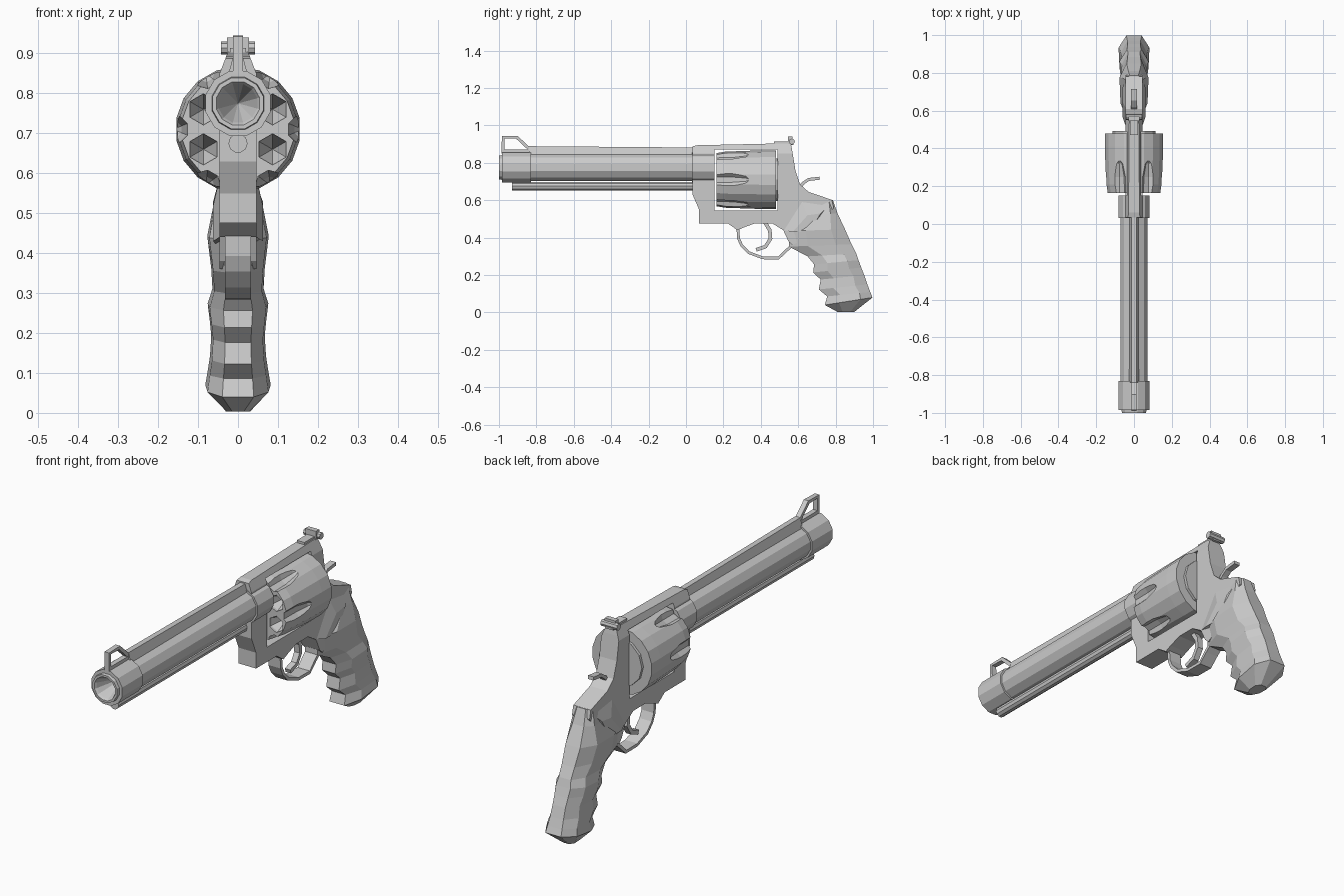
import bpy, bmesh, math

steel = bpy.data.materials.new("grey_steel")
steel.diffuse_color = (0.6, 0.6, 0.6, 1)


def finish(name, bm):
    bmesh.ops.recalc_face_normals(bm, faces=bm.faces[:])
    me = bpy.data.meshes.new(name)
    bm.to_mesh(me)
    bm.free()
    me.materials.append(steel)
    ob = bpy.data.objects.new(name, me)
    bpy.context.collection.objects.link(ob)
    return ob


def skin(name, rings, cap=True, loop=True):
    """Join rings of points; a ring of one point becomes a tip."""
    bm = bmesh.new()
    vr = [[bm.verts.new(p) for p in r] for r in rings]
    for a, b in zip(vr, vr[1:]):
        n = max(len(a), len(b))
        for i in range(n):
            j = (i + 1) % n
            if len(a) == 1:
                bm.faces.new((a[0], b[i], b[j]))
            elif len(b) == 1:
                bm.faces.new((a[i], a[j], b[0]))
            else:
                bm.faces.new((a[i], a[j], b[j], b[i]))
    for r in (vr[0], vr[-1]):
        if cap and len(r) > 2:
            bm.faces.new(r)
    return finish(name, bm)


def lathe(name, profile, sides, cx, cz, phase=0.0):
    """Turn (radius, y) points about an axis parallel to y."""
    rings = []
    for r, y in profile:
        if r == 0:
            rings.append([(cx, y, cz)])
        else:
            angs = [phase + 2 * math.pi * i / sides for i in range(sides)]
            rings.append([(cx + r * math.cos(a), y, cz + r * math.sin(a)) for a in angs])
    return skin(name, rings)


def plate(name, pts, half):
    """Extrude a (y, z) outline across x."""
    return skin(name, [[(x, y, z) for y, z in pts] for x in (-half, half)])


def along(name, section, y0, y1, rise=0.0):
    """Extrude an (x, z) section along y."""
    return skin(name, [[(x, y0, z + rise) for x, z in section],
                       [(x, y1, z) for x, z in section]])


def band(name, path, thick, half):
    """Flat strip following a (y, z) path."""
    rings = []
    for i, (y, z) in enumerate(path):
        a, b = path[max(i - 1, 0)], path[min(i + 1, len(path) - 1)]
        dy, dz = b[0] - a[0], b[1] - a[1]
        k = thick / 2 / math.hypot(dy, dz)
        ny, nz = -dz * k, dy * k
        rings.append([(-half, y + ny, z + nz), (half, y + ny, z + nz),
                      (half, y - ny, z - nz), (-half, y - ny, z - nz)])
    return skin(name, rings)


def box(name, half, y0, y1, z0, z1):
    return plate(name, [(y0, z0), (y1, z0), (y1, z1), (y0, z1)], half)


def boolean(ob, tool, op):
    m = ob.modifiers.new("cut", 'BOOLEAN')
    m.operation, m.solver, m.object = op, 'EXACT', tool
    bpy.context.view_layer.update()
    bpy.context.view_layer.objects.active = ob
    bpy.ops.object.modifier_apply(modifier=m.name)
    bpy.data.objects.remove(tool)


# Barrel with muzzle sleeve and conical bore
P12 = math.pi / 12
lathe("barrel", [(0, -0.86), (0.05, -0.99), (0.056, -1.0), (0.066, -1.0), (0.068, -0.985),
                 (0.084, -0.985), (0.084, -0.83), (0.075, -0.83), (0.075, 0.04), (0, 0.04)],
      12, 0, 0.775, P12)
along("barrel_rib", [(-0.03, 0.82), (-0.013, 0.882), (0.013, 0.882), (0.03, 0.82)],
      -0.84, 0.04, 0.007)
lathe("ejector_rod", [(0, -0.93), (0.024, -0.93), (0.024, 0.04), (0, 0.04)], 10, 0, 0.675)

# Front sight: hollow wedge on the sleeve
band("front_sight", [(-0.978, 0.85), (-0.978, 0.937), (-0.905, 0.937), (-0.835, 0.872)],
     0.017, 0.012)
box("front_sight_base", 0.012, -0.985, -0.83, 0.85, 0.872)

# Frame: side outline, trimmed to a chamfered top strap, with the cylinder window
frame = plate("frame", [(0.035, 0.888), (0.06, 0.894), (0.56, 0.905), (0.567, 0.87),
                        (0.585, 0.76), (0.61, 0.685), (0.655, 0.645), (0.78, 0.602),
                        (0.79, 0.56), (0.68, 0.42), (0.57, 0.36), (0.548, 0.38),
                        (0.52, 0.44), (0.46, 0.477), (0.37, 0.477), (0.31, 0.455),
                        (0.275, 0.44), (0.225, 0.475), (0.07, 0.475), (0.07, 0.55),
                        (0.035, 0.63)], 0.046)
boolean(frame, along("trim", [(-0.06, 0.3), (0.06, 0.3), (0.046, 0.57), (0.046, 0.85),
                              (0.023, 0.91), (-0.023, 0.91), (-0.046, 0.85),
                              (-0.046, 0.57)], -0.1, 1.0), 'INTERSECT')
boolean(frame, box("window", 0.2, 0.152, 0.49, 0.545, 0.87), 'DIFFERENCE')
lathe("barrel_boss", [(0, 0.032), (0.084, 0.032), (0.084, 0.152), (0, 0.152)],
      12, 0, 0.775, P12)

# Widened rear frame where it flows into the grip
skin("frame_flare", [[(x, y, z) for y, z in pts] for x, pts in (
    (-0.062, ((0.57, 0.43), (0.66, 0.43), (0.72, 0.53), (0.65, 0.52))),
    (-0.046, ((0.525, 0.44), (0.67, 0.41), (0.76, 0.57), (0.62, 0.59))),
    (0.046, ((0.525, 0.44), (0.67, 0.41), (0.76, 0.57), (0.62, 0.59))),
    (0.062, ((0.57, 0.43), (0.66, 0.43), (0.72, 0.53), (0.65, 0.52))))])

# Cylinder with six chambers and six flutes
AX = 0.71
drum = lathe("cylinder", [(0, 0.163), (0.142, 0.163), (0.15, 0.21), (0.157, 0.41),
                          (0.157, 0.48), (0, 0.48)], 18, 0, AX, math.pi / 18)
for i in range(6):
    a = math.radians(60 * i)
    boolean(drum, lathe("flute", [(0, 0.1), (0.04, 0.1), (0.036, 0.25), (0.022, 0.32),
                                  (0, 0.35)], 8, 0.162 * math.cos(a),
                        AX + 0.162 * math.sin(a), a + math.pi / 8), 'DIFFERENCE')
    a += math.radians(30)
    boolean(drum, lathe("chamber", [(0, 0.14), (0.039, 0.14), (0.039, 0.175), (0, 0.26)],
                        6, 0.1 * math.cos(a), AX + 0.1 * math.sin(a), math.pi / 6),
            'DIFFERENCE')
lathe("cylinder_rim", [(0, 0.475), (0.113, 0.475), (0.113, 0.493), (0, 0.493)], 12, 0, AX)

# Rear sight
box("rear_sight_base", 0.02, 0.47, 0.575, 0.895, 0.914)
box("rear_sight_blade", 0.028, 0.545, 0.57, 0.9, 0.94)
plate("rear_sight_knob", [(0.566 + 0.016 * math.cos(k * math.pi / 4),
                           0.914 + 0.016 * math.sin(k * math.pi / 4)) for k in range(8)], 0.043)

# Trigger guard, trigger and hammer
band("trigger_guard", [(0.277, 0.46), (0.281, 0.395), (0.298, 0.358), (0.335, 0.32),
                       (0.41, 0.292), (0.495, 0.291), (0.535, 0.33), (0.57, 0.36)],
     0.015, 0.032)
band("trigger", [(0.42, 0.485), (0.448, 0.44), (0.452, 0.395), (0.425, 0.352), (0.375, 0.335)],
     0.02, 0.014)
band("hammer", [(0.59, 0.65), (0.625, 0.69), (0.655, 0.711), (0.715, 0.718)], 0.016, 0.015)

# Grip: faceted loft with finger grooves (front y, z, back y, z, half width)
stations = [(0.70, 0.59, 0.785, 0.602, 0.045), (0.66, 0.52, 0.81, 0.53, 0.06),
            (0.55, 0.435, 0.85, 0.445, 0.077), (0.55, 0.352, 0.885, 0.365, 0.067),
            (0.65, 0.30, 0.91, 0.315, 0.064), (0.685, 0.257, 0.922, 0.28, 0.076),
            (0.68, 0.214, 0.937, 0.24, 0.071), (0.72, 0.176, 0.953, 0.20, 0.067),
            (0.71, 0.123, 0.97, 0.15, 0.07), (0.755, 0.086, 0.985, 0.11, 0.076),
            (0.742, 0.04, 0.997, 0.08, 0.082), (0.81, 0.003, 0.90, 0.003, 0.03)]
shape = [(0, 0.48), (0.3, 0.93), (0.75, 1), (1, 0.5)]
shape += [(t, -w) for t, w in reversed(shape)]
skin("grip", [[(w * k, fy + (by - fy) * t, fz + (bz - fz) * t) for t, k in shape]
              for fy, fz, by, bz, w in stations])
